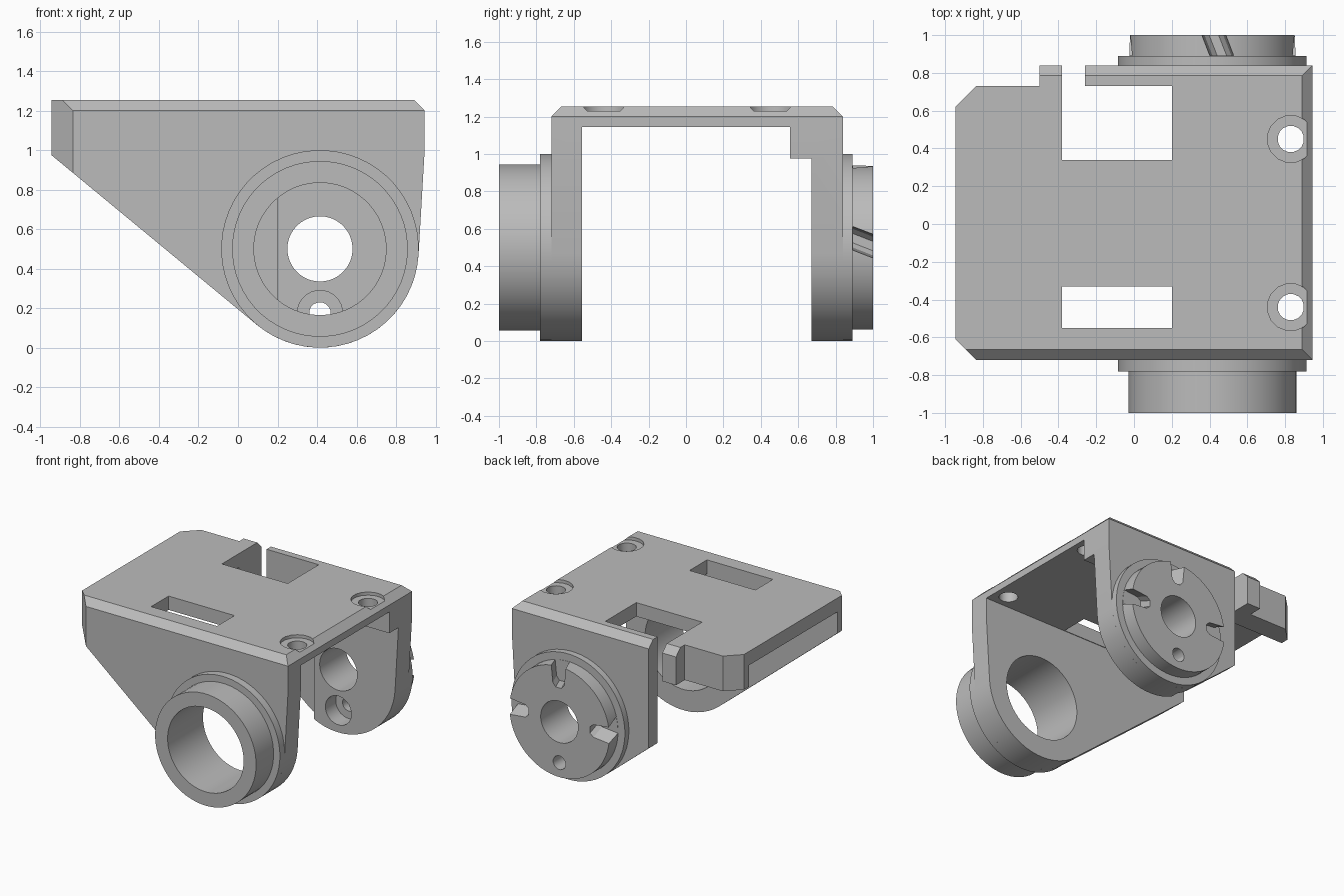
import bpy, bmesh, math

if "Cube" in bpy.data.objects:
    bpy.data.objects.remove(bpy.data.objects["Cube"])

CX, CZ = 0.415, 0.5          # axis of the pivot bores

grey = bpy.data.materials.new("plain grey")
grey.diffuse_color = (0.5, 0.5, 0.5, 1)
grey.use_nodes = True
grey.node_tree.nodes["Principled BSDF"].inputs["Base Color"].default_value = grey.diffuse_color


def finish(name, bm):
    bmesh.ops.recalc_face_normals(bm, faces=bm.faces[:])
    me = bpy.data.meshes.new(name)
    bm.to_mesh(me)
    bm.free()
    me.materials.append(grey)
    ob = bpy.data.objects.new(name, me)
    bpy.context.collection.objects.link(ob)
    return ob


def prism(name, pts, axis, lo, hi, shift=(0, 0)):
    """Extrude a 2D outline along an axis; shift slants the low end."""
    def place(a, b, h):
        return {'x': (h, a, b), 'y': (a, h, b), 'z': (a, b, h)}[axis]
    bm = bmesh.new()
    low = [bm.verts.new(place(a + shift[0], b + shift[1], lo)) for a, b in pts]
    top = [bm.verts.new(place(a, b, hi)) for a, b in pts]
    bm.faces.new(low)
    bm.faces.new(top)
    n = len(pts)
    for i in range(n):
        j = (i + 1) % n
        bm.faces.new((low[i], low[j], top[j], top[i]))
    return finish(name, bm)


def circle(a, b, r, n):
    return [(a + r * math.cos(2 * math.pi * (i + .5) / n),
             b + r * math.sin(2 * math.pi * (i + .5) / n)) for i in range(n)]


def ring(name, profile, n=56):
    """Revolve a closed (radius, y) profile about the pivot axis."""
    bm = bmesh.new()
    loops = [[bm.verts.new((x, y, z)) for x, z in circle(CX, CZ, r, n)]
             for r, y in profile]
    for k, a in enumerate(loops):
        b = loops[(k + 1) % len(loops)]
        for i in range(n):
            j = (i + 1) % n
            bm.faces.new((a[i], a[j], b[j], b[i]))
    return finish(name, bm)


def cut(target, cutter):
    cutter.hide_render = True
    mod = target.modifiers.new("cut", 'BOOLEAN')
    mod.operation, mod.solver, mod.object = 'DIFFERENCE', 'EXACT', cutter
    bpy.context.view_layer.objects.active = target
    bpy.ops.object.modifier_apply(modifier=mod.name)
    bpy.data.objects.remove(cutter)


def cut_box(target, x0, x1, y0, y1, z0, z1):
    cut(target, prism("cutter", [(x0, y0), (x1, y0), (x1, y1), (x0, y1)], 'z', z0, z1))


# Bracket body: side outline with the rounded lower end, tangent to both edges
def tangent(px, pz, side):
    dx, dz = px - CX, pz - CZ
    return math.atan2(dz, dx) + side * math.acos(0.5 / math.hypot(dx, dz))


a0 = tangent(-.945, .975, 1)
a1 = tangent(.945, 1.0, -1) + 2 * math.pi
arc = [(CX + .5 * math.cos(a0 + (a1 - a0) * i / 20),
        CZ + .5 * math.sin(a0 + (a1 - a0) * i / 20)) for i in range(21)]
body = prism("bracket_body", [(.945, 1.0), (.945, 1.255), (-.945, 1.255), (-.945, .975)] + arc,
             'y', -.72, .84)

# Channel between the arms, with a thicker beam left under the rear edge
cut_box(body, -1.2, 1.2, -.555, .555, -.2, 1.145)
cut_box(body, -1.2, 1.2, .5, .67, -.2, .975)
# Rear left: arm removed below the beam, edge stepped in
cut_box(body, -1.2, -.26, .6, 1.0, -.2, .975)
cut_box(body, -1.2, -.5, .73, 1.0, -.2, 1.4)
# Top openings and rear slit
cut_box(body, -.38, .2, .34, .73, -.2, 1.4)
cut_box(body, -.38, -.26, .5, 1.0, -.2, 1.4)
cut_box(body, -.38, .2, -.55, -.33, 1.0, 1.4)

# Chamfers along the top edges and on the left corners
cut(body, prism("cutter", [(-.765, 1.155), (-.565, 1.355), (-.9, 1.355)], 'x', -1.2, 1.2))
cut(body, prism("cutter", [(.885, 1.155), (.685, 1.355), (1.0, 1.355)], 'x', -1.2, 1.2))
cut(body, prism("cutter", [(.99, 1.155), (.79, 1.355), (1.1, 1.355)], 'y', -1.2, 1.2))
cut(body, prism("cutter", [(-1.035, -.52), (-.735, -.82), (-1.1, -.9)], 'z', -.2, 1.4))
cut(body, prism("cutter", [(-1.035, .53), (-.735, .83), (-1.1, .9)], 'z', -.2, 1.4))

# Counterbored screw holes in the top
for y in (-.44, .45):
    cut(body, prism("cutter", circle(.83, y, .125, 16), 'z', 1.23, 1.4))
    cut(body, prism("cutter", circle(.83, y, .07, 16), 'z', 1.0, 1.4))

# Pivot bores and the recessed pin hole through the arms
cut(body, prism("cutter", circle(CX, CZ, .335, 56), 'y', -.9, -.4))
cut(body, prism("cutter", circle(CX, CZ, .165, 56), 'y', .6, .95))
cut(body, prism("cutter", circle(CX, .175, .115, 24), 'y', .6, .8))
cut(body, prism("cutter", circle(CX, .175, .055, 16), 'y', .7, .95))

# Front collar
collar = ring("front_collar", [(.335, -.72), (.335, -1), (.445, -1), (.445, -.78),
                               (.5, -.78), (.5, -.72)])

# Rear hub with three slanted notches and a pin hole
hub = ring("rear_hub", [(.165, .84), (.165, 1), (.44, 1), (.44, .89), (.5, .89), (.5, .84)])
notch = [(-.075, .55), (.075, .55), (.05, .30), (.025, .27), (-.025, .27), (-.05, .30)]
for dx, dz in ((0, 1), (1, 0), (-1, 0)):
    tx, tz = abs(dz), abs(dx)
    pts = [(CX + r * dx + t * tx, CZ + r * dz + t * tz) for t, r in notch]
    cut(hub, prism("cutter", pts, 'y', .892, 1.02, (.05 * tx, .05 * tz)))
cut(hub, prism("cutter", circle(CX, .175, .055, 16), 'y', .7, 1.1))

# Smooth round walls, crisp edges
bpy.ops.object.select_all(action='DESELECT')
for ob in (body, collar, hub):
    ob.select_set(True)
bpy.context.view_layer.objects.active = body
bpy.ops.object.shade_smooth_by_angle(angle=math.radians(30))
